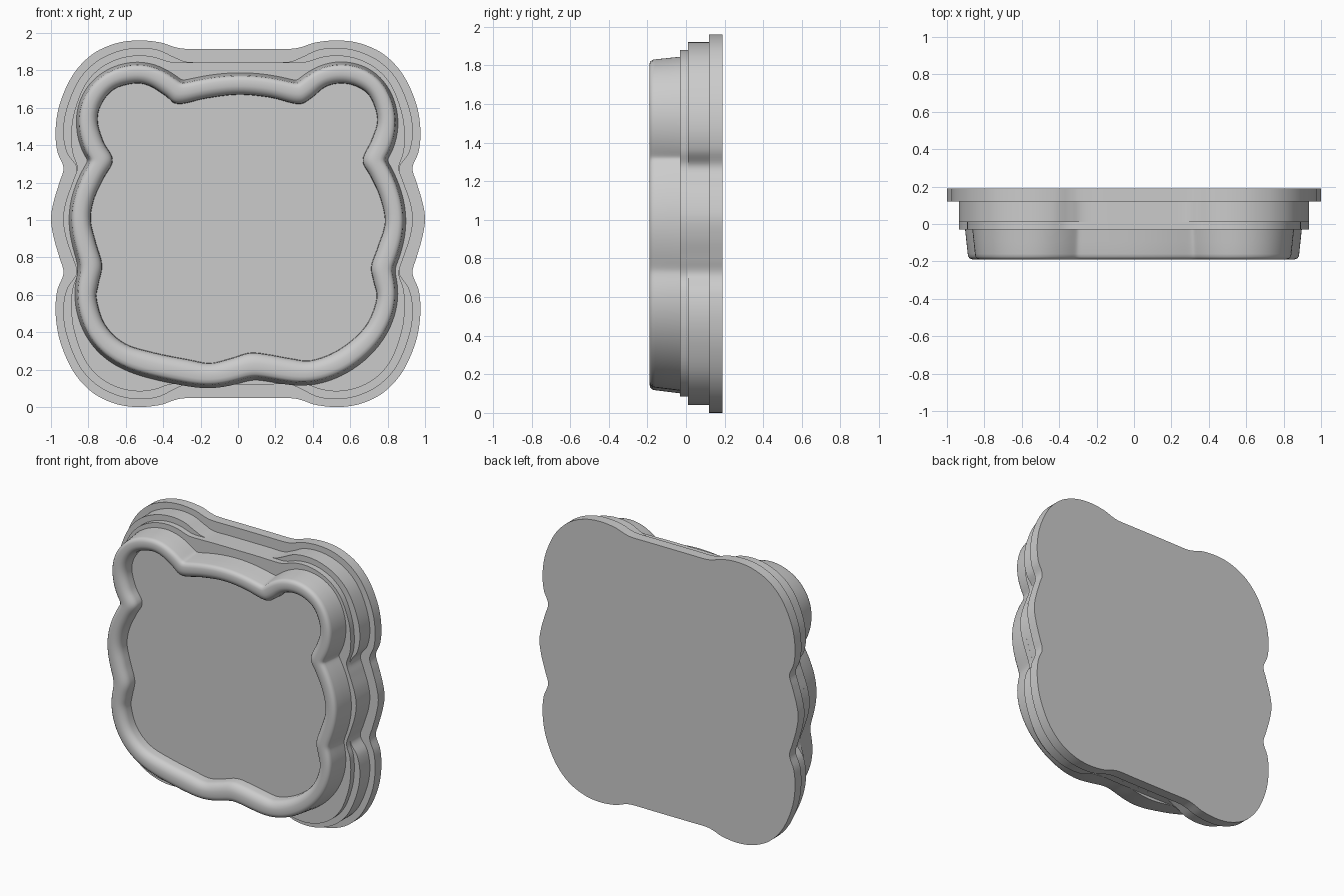
import bpy, bmesh, math
from mathutils import Vector

if "Cube" in bpy.data.objects:
    bpy.data.objects.remove(bpy.data.objects["Cube"])


def smooth_loop(pts, steps):
    """Closed Catmull-Rom curve through (x, z) points."""
    p = [Vector(q) for q in pts]
    n, out = len(p), []
    for i in range(n):
        a, b, c, d = p[i - 1], p[i], p[(i + 1) % n], p[(i + 2) % n]
        for k in range(steps):
            t = k / steps
            out.append(0.5 * (2 * b + (c - a) * t + (2 * a - 5 * b + 4 * c - d) * t * t
                              + (3 * b - a - 3 * c + d) * t ** 3))
    return out


def relax(loop, times):
    """Soften a closed loop by averaging neighbours."""
    n = len(loop)
    for _ in range(times):
        loop = [loop[i] * 0.5 + (loop[i - 1] + loop[(i + 1) % n]) * 0.25 for i in range(n)]
    return loop


def full_outline(quarter):
    """Mirror a top-right quarter (top centre to side centre) into a closed outline."""
    mid = 1.005
    low = [(x, mid - (z - mid) * mid / 0.955) for x, z in reversed(quarter[:-1])]
    half = quarter + low
    return smooth_loop(half + [(-x, z) for x, z in reversed(half[1:-1])], 6)


def loft(name, rings, angle):
    """Solid from a stack of matching closed loops, capped at both ends."""
    bm = bmesh.new()
    loops = [[bm.verts.new((v.x, y, v.y)) for v in loop] for loop, y in rings]
    n = len(loops[0])
    for a, b in zip(loops, loops[1:]):
        for i in range(n):
            j = (i + 1) % n
            bm.faces.new((a[i], a[j], b[j], b[i]))
    bm.faces.new(loops[0])
    bm.faces.new(loops[-1])
    bmesh.ops.recalc_face_normals(bm, faces=bm.faces)
    me = bpy.data.meshes.new(name)
    bm.to_mesh(me)
    bm.free()
    ob = bpy.data.objects.new(name, me)
    bpy.context.collection.objects.link(ob)
    bpy.ops.object.select_all(action='DESELECT')
    ob.select_set(True)
    bpy.context.view_layer.objects.active = ob
    bpy.ops.object.shade_smooth_by_angle(angle=math.radians(angle))
    return ob


# Stepped backing plates: quarter outline, front y, back y
plates = {
    "back_plate": ([(0, 1.915), (0.15, 1.915), (0.28, 1.915), (0.34, 1.925), (0.42, 1.95),
                    (0.54, 1.96), (0.66, 1.942), (0.78, 1.885), (0.88, 1.78), (0.95, 1.63),
                    (0.975, 1.49), (0.967, 1.37), (0.933, 1.28), (0.955, 1.2), (0.985, 1.1),
                    (1.0, 1.005)], 0.12, 0.19),
    "middle_step": ([(0, 1.845), (0.15, 1.845), (0.27, 1.845), (0.34, 1.87), (0.43, 1.91),
                     (0.54, 1.92), (0.65, 1.9), (0.76, 1.845), (0.85, 1.75), (0.915, 1.6),
                     (0.935, 1.47), (0.915, 1.36), (0.863, 1.28), (0.885, 1.2), (0.92, 1.1),
                     (0.935, 1.005)], 0.01, 0.12),
    "front_step": ([(0, 1.845), (0.15, 1.845), (0.27, 1.843), (0.36, 1.845), (0.45, 1.872),
                    (0.54, 1.88), (0.64, 1.862), (0.74, 1.81), (0.82, 1.72), (0.875, 1.58),
                    (0.892, 1.46), (0.885, 1.36), (0.86, 1.28), (0.885, 1.2), (0.92, 1.1),
                    (0.935, 1.005)], -0.03, 0.01),
}
for name, (quarter, y0, y1) in plates.items():
    loop = full_outline(quarter)
    loft(name, [(loop, y0), (loop, y1)], 30)

# Inner edge of the wavy front rim, anticlockwise from the top centre
inner = smooth_loop([
    (0, 1.67), (-0.17, 1.65), (-0.32, 1.62), (-0.39, 1.665), (-0.47, 1.715), (-0.55, 1.73),
    (-0.66, 1.70), (-0.73, 1.62), (-0.75, 1.53), (-0.72, 1.42), (-0.67, 1.32), (-0.72, 1.22),
    (-0.77, 1.11), (-0.787, 1.0), (-0.76, 0.88), (-0.727, 0.76), (-0.745, 0.66),
    (-0.755, 0.575), (-0.71, 0.44), (-0.605, 0.34), (-0.445, 0.29), (-0.27, 0.255),
    (-0.15, 0.235), (-0.04, 0.26), (0.065, 0.29), (0.17, 0.28), (0.28, 0.26), (0.395, 0.25),
    (0.545, 0.31), (0.68, 0.43), (0.74, 0.575), (0.725, 0.67), (0.712, 0.75), (0.745, 0.85),
    (0.785, 0.985), (0.76, 1.12), (0.71, 1.23), (0.667, 1.32), (0.715, 1.43), (0.745, 1.54),
    (0.705, 1.66), (0.63, 1.715), (0.545, 1.73), (0.465, 1.71), (0.39, 1.65), (0.32, 1.62),
    (0.17, 1.655)], 6)

# Outward directions, averaged so the offset loops stay clean; wider along the bottom
n = len(inner)
normals = []
for i in range(n):
    t = inner[(i + 1) % n] - inner[i - 1]
    normals.append(Vector((t.y, -t.x)).normalized())
for _ in range(10):
    normals = [(normals[i - 1] + normals[i] + normals[(i + 1) % n]).normalized() for i in range(n)]
normals = [d * (1.06 + 0.17 * max(0, -d.y)) for d in normals]

# Rounded rim with a recessed panel inside: (offset, y)
section = [(0, -0.10), (0.002, -0.145), (0.006, -0.160), (0.014, -0.173), (0.028, -0.184),
           (0.045, -0.19), (0.075, -0.19), (0.09, -0.185), (0.099, -0.175), (0.102, -0.16),
           (0.109, -0.095), (0.116, -0.03)]
rings = []
for off, y in section:
    loop = [p + d * off for p, d in zip(inner, normals)]
    rings.append((relax(loop, int(off * 180)), y))
loft("wavy_rim_and_panel", rings, 40)
